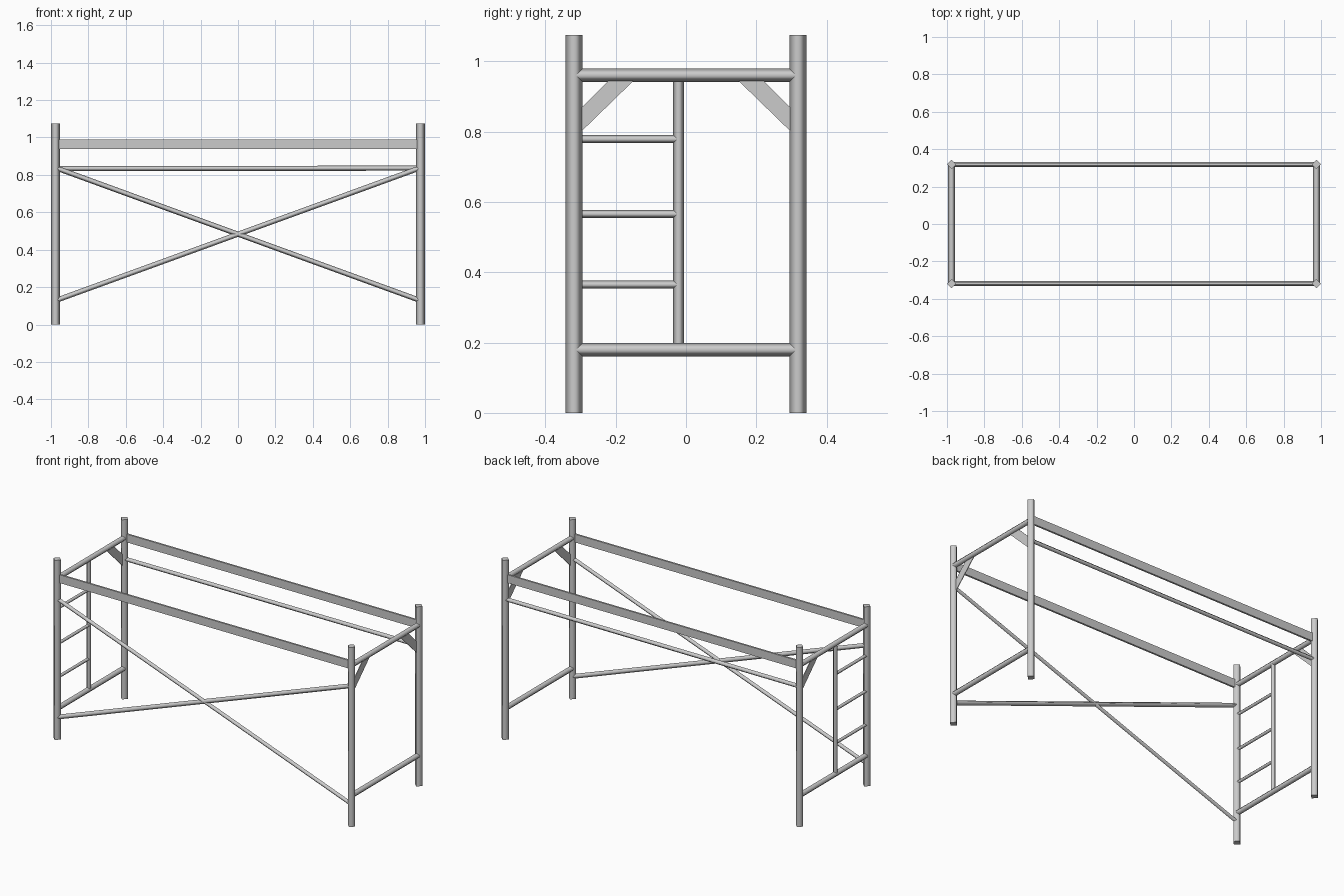
import bpy, bmesh
from mathutils import Vector

if "Cube" in bpy.data.objects:
    bpy.data.objects.remove(bpy.data.objects["Cube"])

PX, PY = 0.9755, 0.3185      # post centre lines
X, Y = Vector((1, 0, 0)), Vector((0, 1, 0))


def make_object(name, bm):
    bmesh.ops.recalc_face_normals(bm, faces=bm.faces[:])
    mesh = bpy.data.meshes.new(name)
    bm.to_mesh(mesh)
    bm.free()
    obj = bpy.data.objects.new(name, mesh)
    bpy.context.collection.objects.link(obj)
    return obj


def tube(name, a, b, r, u):
    """Four-sided diamond-section tube from a to b, smooth sides, flat caps."""
    a, b = Vector(a), Vector(b)
    v = (b - a).normalized().cross(u)
    bm = bmesh.new()
    rings = [[bm.verts.new(p + o * r) for o in (u, v, -u, -v)] for p in (a, b)]
    for i in range(4):
        j = (i + 1) % 4
        side = bm.faces.new((rings[0][i], rings[0][j], rings[1][j], rings[1][i]))
        side.smooth = True
    for ring in rings:
        bm.faces.new(ring)
    # caps meet the sides with a hard edge
    for e in bm.edges:
        if any(not f.smooth for f in e.link_faces):
            e.smooth = False
    return make_object(name, bm)


def plate(name, outline, offset):
    """Flat plate: outline points extruded by the offset vector."""
    bm = bmesh.new()
    face = bm.faces.new([bm.verts.new(Vector(p) - offset / 2) for p in outline])
    res = bmesh.ops.extrude_face_region(bm, geom=[face], use_keep_orig=True)
    verts = [g for g in res["geom"] if isinstance(g, bmesh.types.BMVert)]
    bmesh.ops.translate(bm, verts=verts, vec=offset)
    return make_object(name, bm)


# End frames: posts, crossbars and corner gussets
for ex, end in ((-1, "left"), (1, "right")):
    x = ex * PX
    for ey, side in ((-1, "front"), (1, "back")):
        y = ey * PY
        tube(f"{side}_{end}_post", (x, y, 0), (x, y, 1.076), 0.0245, X)
        if (ex, ey) != (-1, -1):     # ladder corner has no gusset
            outline = [(x, ey * py, pz) for py, pz in
                       ((0.312, 0.785), (0.312, 0.887), (0.211, 0.955), (0.14, 0.955))]
            outline = [(x, ey * py, pz) for py, pz in
                       ((0.312, 0.787), (0.312, 0.853), (0.208, 0.957), (0.137, 0.957))]
            plate(f"{side}_{end}_gusset", outline, X * 0.004)
    for level, z in (("lower", 0.18), ("upper", 0.961)):
        tube(f"{level}_{end}_crossbar", (x, -PY, z), (x, PY, z), 0.019, X)

# Ladder on the left end
tube("ladder_upright", (-PX, -0.021, 0.18), (-PX, -0.021, 0.961), 0.0155, X)
for i, z in enumerate((0.365, 0.566, 0.779)):
    tube(f"ladder_rung_{i + 1}", (-PX, -PY, z), (-PX, -0.021, z), 0.0115, X)

# Long flat side boards at the top
for y, side in ((-PY, "front"), (PY, "back")):
    outline = [(-PX, y, 0.939), (PX, y, 0.939), (PX, y, 0.988), (-PX, y, 0.988)]
    plate(f"{side}_side_board", outline, Y * 0.011)

# Crossed braces on the front, horizontal brace on the back
tube("front_brace_rising", (-PX, -PY, 0.128), (PX, -PY, 0.838), 0.0135, Y)
tube("front_brace_falling", (-PX, -PY, 0.838), (PX, -PY, 0.128), 0.0135, Y)
tube("back_brace", (-PX, PY, 0.834), (PX, PY, 0.836), 0.0135, Y)
